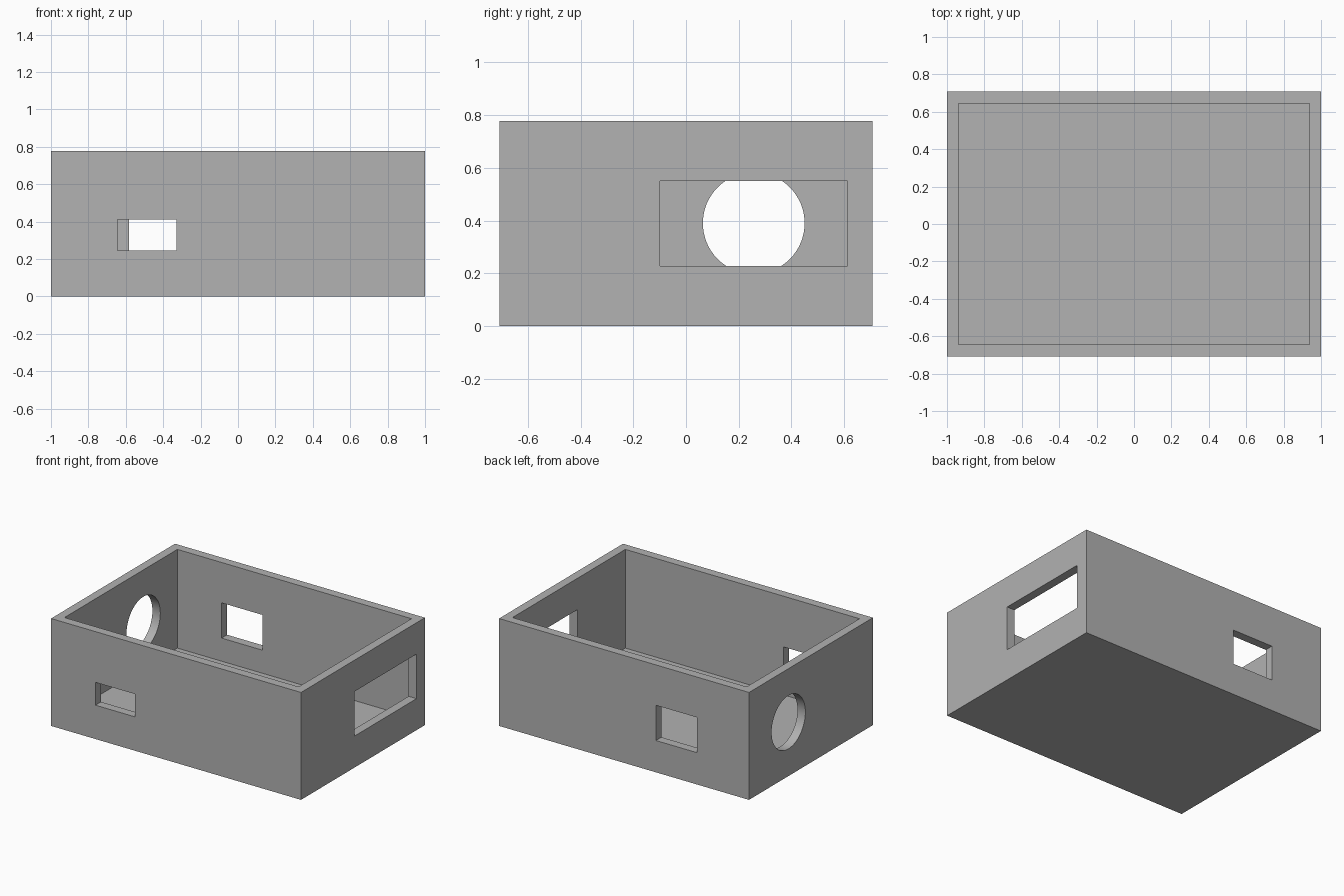
import bpy
import math

cube = bpy.data.objects.get("Cube")
if cube:
    bpy.data.objects.remove(cube, do_unlink=True)

HALF_X, HALF_Y, HEIGHT, WALL = 1.0, 0.708, 0.777, 0.063

grey = bpy.data.materials.new("mid grey")
grey.use_nodes = True
colour = (0.445, 0.445, 0.445, 1)
grey.diffuse_color = colour
grey.node_tree.nodes["Principled BSDF"].inputs["Base Color"].default_value = colour


def box(name, x, y, z):
    """Box spanning the given (min, max) ranges."""
    spans = (x, y, z)
    bpy.ops.mesh.primitive_cube_add(size=1, location=[sum(s) / 2 for s in spans])
    ob = bpy.context.object
    ob.name = name
    ob.scale = [s[1] - s[0] for s in spans]
    bpy.ops.object.transform_apply(location=True, rotation=True, scale=True)
    ob.data.materials.append(grey)
    return ob


def cut(target, cutter):
    """Subtract the cutter, then discard it."""
    cutter.hide_render = True
    mod = target.modifiers.new("cut", 'BOOLEAN')
    mod.operation = 'DIFFERENCE'
    mod.solver = 'EXACT'
    mod.object = cutter
    bpy.context.view_layer.objects.active = target
    bpy.ops.object.modifier_apply(modifier=mod.name)
    bpy.data.objects.remove(cutter, do_unlink=True)


def through(face, sign):
    """Range that passes through one wall only."""
    return tuple(sorted((sign * (face - 2 * WALL), sign * (face + WALL))))


# Open-topped tray
case = box("open_case", (-HALF_X, HALF_X), (-HALF_Y, HALF_Y), (0, HEIGHT))
inner_x, inner_y = HALF_X - WALL, HALF_Y - WALL
cut(case, box("cavity", (-inner_x, inner_x), (-inner_y, inner_y), (WALL, HEIGHT + 1)))

# Rectangular openings: front, back and left side
cut(case, box("front_slot", (-0.645, -0.328), through(HALF_Y, -1), (0.245, 0.41)))
cut(case, box("back_slot", (-0.583, -0.255), through(HALF_Y, 1), (0.23, 0.485)))
cut(case, box("side_slot", through(HALF_X, 1), (-0.098, 0.612), (0.228, 0.55)))

# Round opening: right side
bpy.ops.mesh.primitive_cylinder_add(
    vertices=64, radius=0.193, depth=4 * WALL,
    location=(-HALF_X, 0.257, 0.39), rotation=(0, math.pi / 2, 0))
port = bpy.context.object
port.name = "round_port"
port.data.materials.append(grey)
cut(case, port)

# Smooth the round opening, keep the edges sharp
bpy.ops.object.select_all(action='DESELECT')
case.select_set(True)
bpy.context.view_layer.objects.active = case
bpy.ops.object.shade_smooth_by_angle(angle=math.radians(30))
